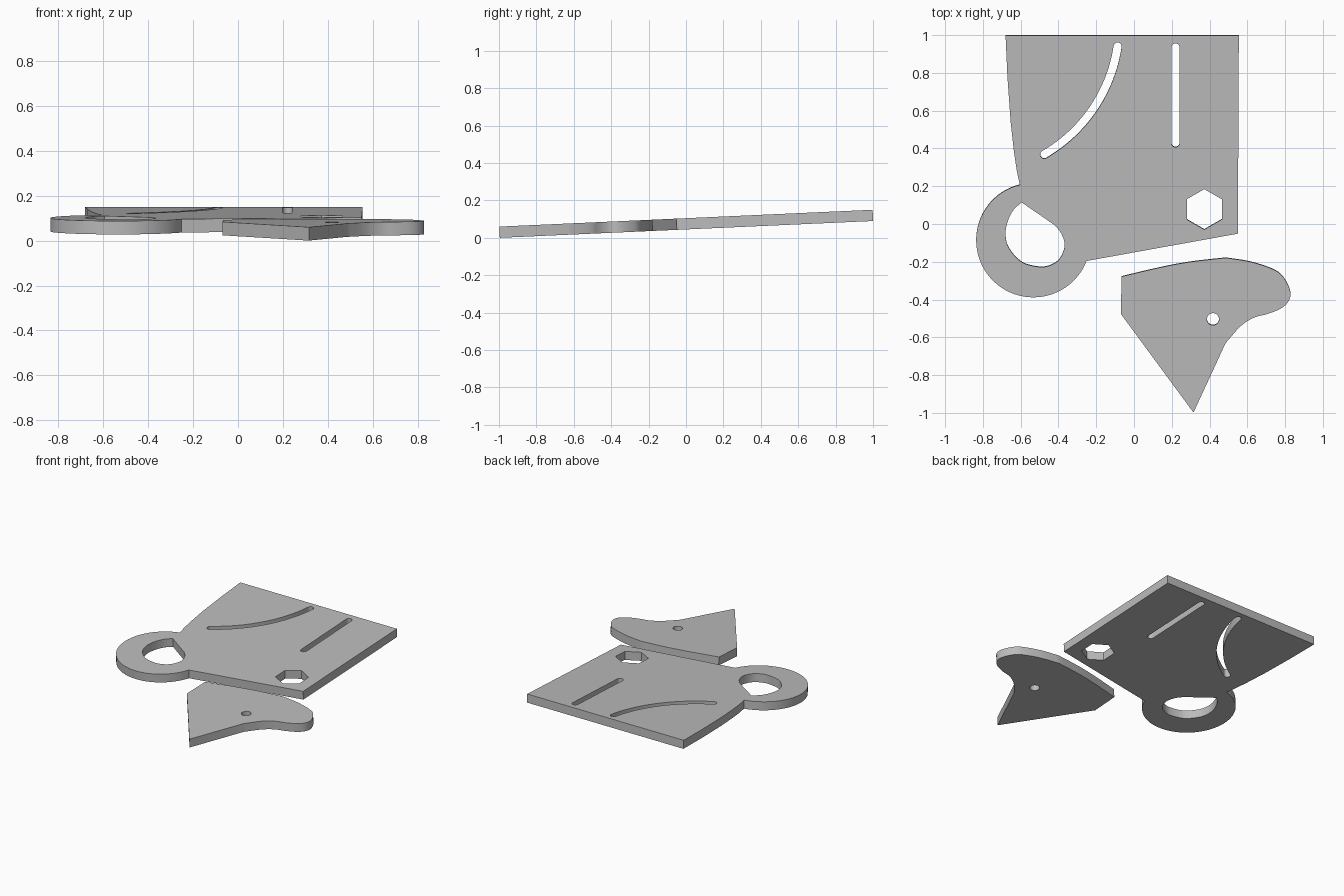
import bpy, bmesh, math
from mathutils import Vector, Matrix

cube = bpy.data.objects.get("Cube")
if cube:
    bpy.data.objects.remove(cube, do_unlink=True)

THICK = 0.06
TILT = math.atan(0.045)

grey = bpy.data.materials.new("plain grey")
grey.use_nodes = True
grey.diffuse_color = (0.5, 0.5, 0.5, 1)
grey.node_tree.nodes["Principled BSDF"].inputs["Base Color"].default_value = (0.5, 0.5, 0.5, 1)


def arc(cx, cy, r, a0, a1, n):
    """Points on an arc, angles in degrees."""
    angles = [math.radians(a0 + (a1 - a0) * i / n) for i in range(n + 1)]
    return [(cx + r * math.cos(a), cy + r * math.sin(a)) for a in angles]


def ngon(cx, cy, r, n, start=0):
    return arc(cx, cy, r, start, start + 360, n)[:-1]


def smooth(points, steps=5):
    """Catmull-Rom curve through an open run of points."""
    p = [Vector(q) for q in points]
    p = [2 * p[0] - p[1]] + p + [2 * p[-1] - p[-2]]
    out = []
    for a, b, c, d in zip(p, p[1:], p[2:], p[3:]):
        for i in range(steps):
            t = i / steps
            out.append(tuple(0.5 * (2 * b + (c - a) * t + (2 * a - 5 * b + 4 * c - d) * t * t
                                    + (3 * b - a - 3 * c + d) * t ** 3)))
    return out + [tuple(p[-2])]


def plate(name, loops):
    """Flat sheet from an outline and its holes, thickened and tilted."""
    bm = bmesh.new()
    edges = []
    for loop in loops:
        vs = [bm.verts.new((x, y, -THICK / 2)) for x, y in loop]
        edges += [bm.edges.new((vs[i - 1], vs[i])) for i in range(len(vs))]
    bmesh.ops.triangle_fill(bm, edges=edges, use_beauty=True, normal=(0, 0, 1))
    bmesh.ops.dissolve_limit(bm, angle_limit=0.01, verts=[], edges=bm.edges[:])
    ext = bmesh.ops.extrude_face_region(bm, geom=bm.faces[:], use_keep_orig=True)
    top = [g for g in ext["geom"] if isinstance(g, bmesh.types.BMVert)]
    bmesh.ops.translate(bm, verts=top, vec=(0, 0, THICK))
    bmesh.ops.recalc_face_normals(bm, faces=bm.faces[:])
    bm.transform(Matrix.Translation((0, 0, 0.075)) @ Matrix.Rotation(TILT, 4, "X"))
    mesh = bpy.data.meshes.new(name)
    bm.to_mesh(mesh)
    bm.free()
    mesh.materials.append(grey)
    obj = bpy.data.objects.new(name, mesh)
    bpy.context.collection.objects.link(obj)
    bpy.ops.object.select_all(action="DESELECT")
    obj.select_set(True)
    bpy.context.view_layer.objects.active = obj
    bpy.ops.object.shade_smooth_by_angle(angle=math.radians(25))
    return obj


# Main panel: straight sides with a round eye at the lower left corner
a_start = math.degrees(math.atan2(0.295, -0.072))
a_end = math.degrees(math.atan2(-0.11, 0.283)) + 360
panel = [(0.555, 1), (-0.68, 1), (-0.67, 0.78), (-0.653, 0.54), (-0.635, 0.38), (-0.62, 0.28)]
panel += arc(-0.533, -0.085, 0.3025, a_start, a_end, 48)
panel += [(0.55, -0.05)]

# Teardrop hole in the eye
teardrop = smooth([(-0.42, -0.005), (-0.385, -0.05), (-0.367, -0.115), (-0.395, -0.185),
                   (-0.45, -0.22), (-0.51, -0.225), (-0.595, -0.2), (-0.66, -0.13),
                   (-0.68, -0.06), (-0.67, 0.01), (-0.64, 0.073), (-0.595, 0.116)])

# Hexagonal hole, straight slot and curved slot
hexagon = ngon(0.372, 0.079, 0.107, 6, 30)
SR = 0.0215
straight_slot = arc(0.22, 0.937, SR, 0, 180, 10) + arc(0.22, 0.43, SR, 180, 360, 10)
CX, CY, CR, A0, A1 = -0.877, 1.06, 0.799, -8.5, -59.8
(sx, sy), (ex, ey) = arc(CX, CY, CR, A0, A1, 1)
curved_slot = (arc(CX, CY, CR + SR, A1, A0, 24)
               + arc(sx, sy, SR, A0, A0 + 180, 10)[1:-1]
               + arc(CX, CY, CR - SR, A0, A1, 24)
               + arc(ex, ey, SR, A1 + 180, A1 + 360, 10)[1:-1])
plate("slotted_panel", [panel, teardrop, hexagon, straight_slot, curved_slot])

# Separate fin with a curved tail and a small round hole
fin = smooth([(-0.065, -0.277), (0.135, -0.23), (0.295, -0.2), (0.485, -0.178)])
fin += smooth([(0.485, -0.178), (0.62, -0.2), (0.745, -0.243), (0.797, -0.29), (0.828, -0.36),
               (0.817, -0.41), (0.775, -0.448), (0.705, -0.476), (0.635, -0.495),
               (0.565, -0.54), (0.485, -0.63)])[1:]
fin += [(0.315, -0.998), (-0.07, -0.475)]
plate("fin", [fin, ngon(0.418, -0.503, 0.032, 24)])
